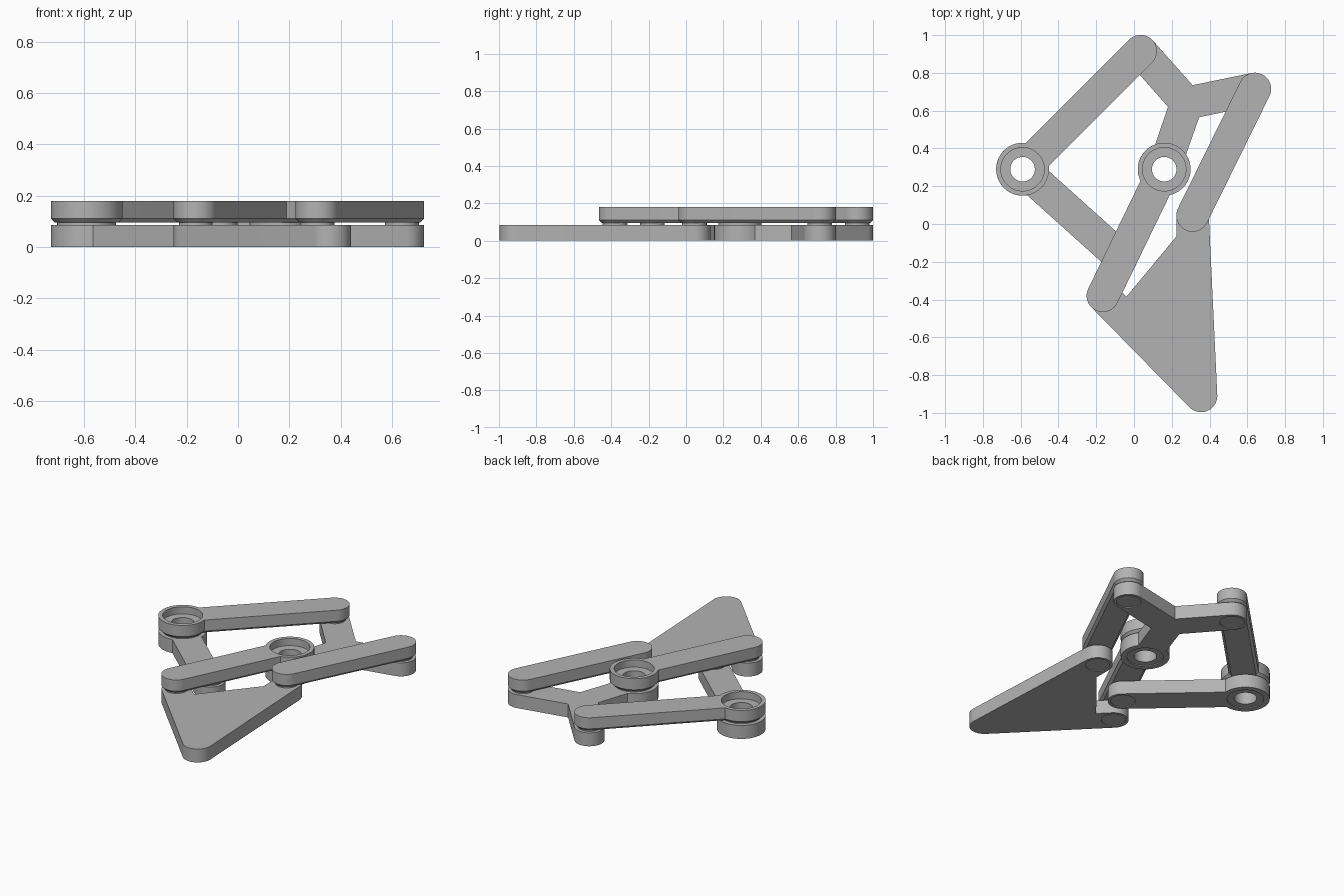
import bpy, bmesh
from math import radians, degrees, sin, cos, asin, atan2

if "Cube" in bpy.data.objects:
    bpy.data.objects.remove(bpy.data.objects["Cube"], do_unlink=True)

grey = bpy.data.materials.new("light_grey")
grey.use_nodes = True
grey.diffuse_color = (0.45, 0.45, 0.45, 1)
grey.node_tree.nodes["Principled BSDF"].inputs["Base Color"].default_value = (0.45, 0.45, 0.45, 1)

# Joint positions in plan
CRANK, FIXED = (-0.59, 0.29), (0.16, 0.29)
TOP, SIDE = (0.035, 0.915), (0.64, 0.715)
KNEE, HEEL, MID = (0.31, 0.045), (-0.165, -0.38), (-0.067, -0.18)
TOE = (0.355, -0.91)
R, HUB = 0.086, 0.14
LOW, HIGH = (0, 0.085), (0.095, 0.18)


def finish(name, bm):
    bmesh.ops.recalc_face_normals(bm, faces=bm.faces[:])
    mesh = bpy.data.meshes.new(name)
    bm.to_mesh(mesh)
    bm.free()
    mesh.materials.append(grey)
    obj = bpy.data.objects.new(name, mesh)
    bpy.context.collection.objects.link(obj)
    return obj


def arc(p, r, start, end, steps=28):
    angles = [radians(start + (end - start) * i / steps) for i in range(steps + 1)]
    return [(p[0] + r * cos(a), p[1] + r * sin(a)) for a in angles]


def end_cap(p, r, out):
    """Rounded end of an arm that points along the angle out."""
    half = 180 - degrees(asin(R / r))
    return arc(p, r, out - half, out + half)


def plate(name, outline, z, chamfer=0.0):
    bm = bmesh.new()
    base = bm.faces.new([bm.verts.new((x, y, z[0])) for x, y in outline])
    rim = list(base.edges)
    ext = bmesh.ops.extrude_face_region(bm, geom=[base], use_keep_orig=True)
    top = [g for g in ext["geom"] if isinstance(g, bmesh.types.BMVert)]
    bmesh.ops.translate(bm, verts=top, vec=(0, 0, z[1] - z[0]))
    if chamfer:
        bmesh.ops.bevel(bm, geom=rim, offset=chamfer, segments=1, affect='EDGES')
    return finish(name, bm)


def link(name, a, ra, b, rb, z, chamfer=0.0):
    angle = degrees(atan2(b[1] - a[1], b[0] - a[0]))
    return plate(name, end_cap(b, rb, angle) + end_cap(a, ra, angle + 180), z, chamfer)


def lathe(name, p, profile, steps=56):
    """Closed solid turned from (radius, height) points."""
    bm = bmesh.new()
    verts = [bm.verts.new((p[0] + r, p[1], z)) for r, z in profile]
    edges = [bm.edges.new(pair) for pair in zip(verts, verts[1:])]
    bmesh.ops.spin(bm, geom=verts + edges, cent=(p[0], p[1], 0), axis=(0, 0, 1),
                   angle=radians(360), steps=steps, use_duplicate=False)
    bmesh.ops.remove_doubles(bm, verts=bm.verts[:], dist=0.0002)
    return finish(name, bm)


def cut(parts, cutter):
    for obj in parts:
        mod = obj.modifiers.new("cut", 'BOOLEAN')
        mod.operation, mod.object, mod.solver = 'DIFFERENCE', cutter, 'EXACT'
        bpy.context.view_layer.objects.active = obj
        bpy.ops.object.modifier_apply(modifier=mod.name)
    bpy.data.objects.remove(cutter, do_unlink=True)


# Upper layer: three straight links with chamfered undersides
upper_crank = link("upper_crank_link", CRANK, HUB, TOP, R, HIGH, 0.015)
upper_fixed = link("upper_heel_link", FIXED, HUB, HEEL, R, HIGH, 0.015)
upper_side = link("upper_side_link", SIDE, R, KNEE, R, HIGH, 0.015)

# Lower layer: one straight link, the three-armed bracket and the foot
lower_crank = link("lower_crank_link", CRANK, HUB, MID, R, LOW)
bracket = plate("three_arm_bracket",
                end_cap(SIDE, R, 12.5) + [(0.31, 0.735)] +
                end_cap(TOP, R, 132) + [(0.18, 0.62)] +
                end_cap(FIXED, HUB, 252) + [(0.345, 0.565)], LOW)
foot = plate("foot",
             arc(KNEE, R, 3, 180) + [(0.225, -0.065), (-0.04, -0.385)] +
             arc(HEEL, R, 45, 225) + arc(TOE, R, 225, 363), LOW)

# Spacers between the layers
parts = [upper_crank, upper_fixed, upper_side, lower_crank, bracket, foot]
for name, p in (("top", TOP), ("side", SIDE), ("knee", KNEE), ("heel", HEEL), ("mid", MID)):
    parts.append(lathe(name + "_spacer", p, [(0, 0.08), (0.066, 0.08), (0.066, 0.1), (0, 0.1)]))
hub_spacers = [lathe(name + "_hub_spacer", p, [(0, 0.08), (0.115, 0.08), (0.115, 0.1), (0, 0.1)])
               for name, p in (("crank", CRANK), ("fixed", FIXED))]
parts += hub_spacers

# Through holes with a deep cup above and a shallow recess below
bore = [(0, -0.05), (0.105, -0.05), (0.105, 0.006), (0.065, 0.006),
        (0.065, 0.135), (0.115, 0.135), (0.115, 0.25), (0, 0.25)]
cut([upper_crank, lower_crank, hub_spacers[0]], lathe("crank_bore", CRANK, bore))
cut([upper_fixed, bracket, hub_spacers[1]], lathe("fixed_bore", FIXED, bore))

# Shallow pin recesses underneath the plain joints
recess = [(0, -0.05), (0.07, -0.05), (0.07, 0.005), (0, 0.005)]
for obj, p in ((bracket, TOP), (bracket, SIDE), (foot, KNEE), (foot, HEEL), (lower_crank, MID)):
    cut([obj], lathe("pin_recess", p, recess))

# Smooth round walls, sharp rims
for obj in parts:
    bpy.ops.object.select_all(action='DESELECT')
    obj.select_set(True)
    bpy.context.view_layer.objects.active = obj
    bpy.ops.object.shade_smooth_by_angle(angle=radians(30))
